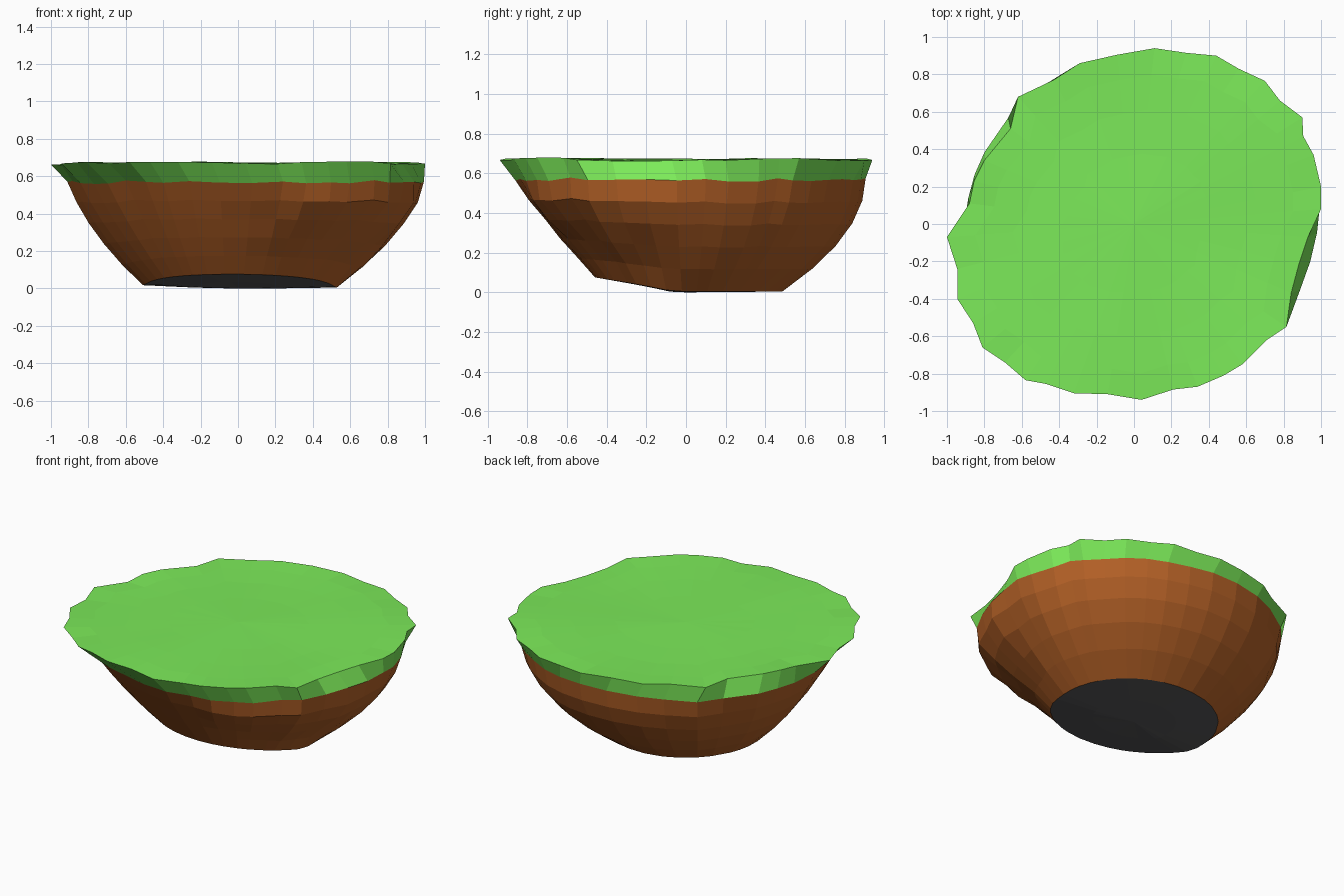
import bpy, math, random
from mathutils import Vector

if "Cube" in bpy.data.objects:
    bpy.data.objects.remove(bpy.data.objects["Cube"])

random.seed(4)

# Irregular rim outline seen from above
RIM = [(.11, .94), (.28, .915), (.44, .9), (.56, .83), (.70, .765), (.78, .66), (.90, .57),
       (.905, .47), (.96, .37), (1, .2), (1, .08), (.93, -.07), (.88, -.22), (.84, -.37),
       (.815, -.55), (.71, -.62), (.58, -.75), (.48, -.81), (.34, -.87), (.21, -.885),
       (.04, -.94), (-.14, -.91), (-.32, -.905), (-.47, -.855), (-.58, -.835), (-.69, -.74),
       (-.81, -.66), (-.86, -.53), (-.945, -.40), (-.945, -.24), (-1, -.07), (-.88, .11),
       (-.855, .23), (-.8, .34), (-.66, .51), (-.62, .68), (-.43, .77), (-.29, .86), (-.09, .905)]
N = len(RIM)


def material(name, color):
    m = bpy.data.materials.new(name)
    m.diffuse_color = (*color, 1)
    m.use_nodes = True
    m.node_tree.nodes["Principled BSDF"].inputs["Base Color"].default_value = m.diffuse_color
    return m


def loft(name, rings, mat, center=None):
    """Quads between successive rings; optional fan closing the last ring."""
    verts = [p for r in rings for p in r]
    faces = []
    for k in range(len(rings) - 1):
        for i in range(N):
            j = (i + 1) % N
            faces.append((k * N + i, k * N + j, (k + 1) * N + j, (k + 1) * N + i))
    if center:
        c, last = len(verts), (len(rings) - 1) * N
        verts.append(center)
        faces += [(last + i, last + (i + 1) % N, c) for i in range(N)]
    mesh = bpy.data.meshes.new(name)
    mesh.from_pydata(verts, [], faces)
    mesh.materials.append(mat)
    # Turn the faces outward
    if sum(f.normal.dot(f.center - Vector((0, 0, .35))) for f in mesh.polygons) < 0:
        mesh.flip_normals()
    ob = bpy.data.objects.new(name, mesh)
    bpy.context.collection.objects.link(ob)


def ground_z(x, y):
    """Underside: flat at the back, lifted at the front and slightly on the left."""
    t = min(1, max(0, (-y - .07) / .39))
    return .005 + .075 * t * (1.3 - .3 * t) * (1 - .15 * x) * .95 + .03 * max(0, -x - .1) * (1 - t)


def top_z(x, y):
    """Slightly wavy grass height, with a low swell near the front."""
    swell = .014 * math.exp(-((x + .2) ** 2 + (y + .7) ** 2) / .08)
    return .67 + swell + .006 * math.sin(4 * x + 2.2) * math.cos(5 * y + .6)


# Rim, soil line and base rings
rim = [Vector((x, y, top_z(x, y) + random.uniform(-.007, .005))) for x, y in RIM]
soil_line, base = [], []
for i, p in enumerate(rim):
    q = (rim[i - 1] + p * 4 + rim[(i + 1) % N]) / 6
    a = math.atan2(p.y, p.x)
    c, s = math.cos(a), math.sin(a)
    # The soil line is rounder than the grass rim above it
    a2 = math.atan2(p.y / .92, p.x)
    x = .3 * (q.x * .965 + .035) + .7 * (.04 + .96 * math.cos(a2))
    y = .3 * (q.y * .955 + .022) + .7 * (.025 + .885 * math.sin(a2))
    soil_line.append(Vector((x, y, .567 + random.uniform(-.009, .012))))
    x, y = .01 + .52 * c, .015 + .475 * s
    base.append(Vector((x, y, ground_z(x, y))))

# Soil rings: bulging at the back and right, almost straight at the front left
soil_rings = [base]
for t in (.2, .4, .6, .8):
    ring = []
    for b, s in zip(base, soil_line):
        a = math.atan2(s.y, s.x)
        bulge = .53 + .12 * math.cos(a) + .35 * math.sin(a)
        bulge += .15 * max(0, math.cos(a - math.radians(130)))
        # Front right: a steep upper wall above a shallow hollow
        hollow = max(0, math.cos((a + math.radians(38)) * 1.8)) if abs(a + .66) < .87 else 0
        f = t + bulge * t * (1 - t) + hollow * 1.8 * t * (1 - t) * (t - .45)
        p = b.lerp(s, f)
        p.z = b.z + (s.z - b.z) * t
        if hollow:
            k = random.uniform(.985, 1.015)
            p.x, p.y = p.x * k, p.y * k
        ring.append(p)
    soil_rings.append(ring)
soil_rings.append(soil_line)

green = material("grass", (.2, .82, .1))
brown = material("soil", (.46, .12, .02))
dark = material("rock", (.1, .1, .105))

loft("soil_body", soil_rings, brown)
loft("grass_edge", [soil_line, rim], green)

# Gently uneven grass surface
top = [rim] + [[Vector((p.x * k, p.y * k, top_z(p.x * k, p.y * k))) for p in rim]
               for k in (.85, .65, .4)]
loft("grass_top", top, green, Vector((0, 0, top_z(0, 0))))

# Rock underside
inner = [Vector((p.x * .5, p.y * .5, max(0, ground_z(p.x * .5, p.y * .5) - .004))) for p in base]
loft("rock_base", [base, inner], dark, Vector((0, 0, 0)))
